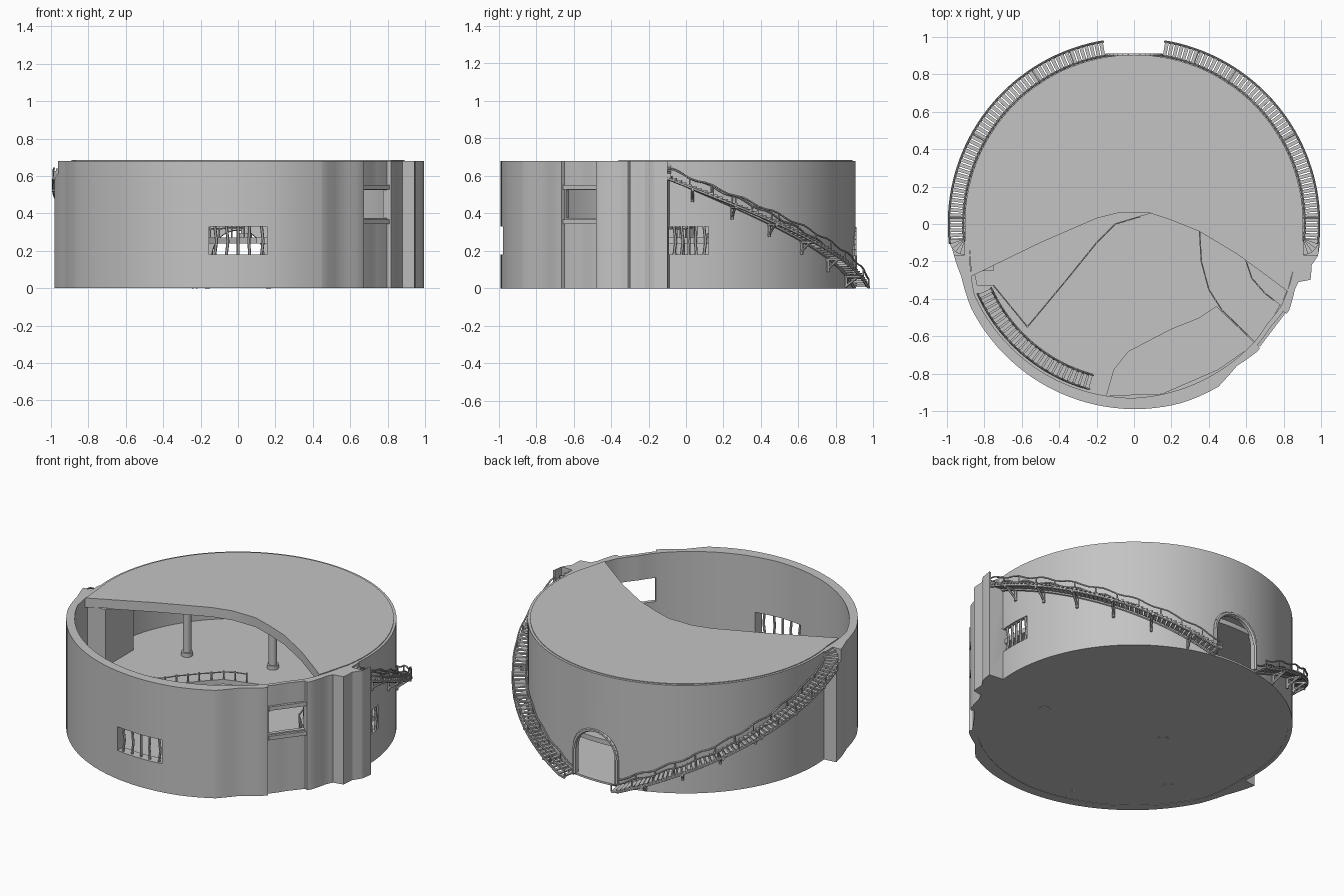
import bpy, bmesh, math, random
from mathutils import Vector, Matrix

if "Cube" in bpy.data.objects:
    bpy.data.objects.remove(bpy.data.objects["Cube"])
random.seed(4)
TOP, MEZZ = 0.68, 0.27

stone = bpy.data.materials.new("plain grey")
stone.use_nodes = True
stone.diffuse_color = (0.55, 0.55, 0.55, 1)
stone.node_tree.nodes["Principled BSDF"].inputs["Base Color"].default_value = (0.55, 0.55, 0.55, 1)


def polar(deg, r, z=0.0):
    a = math.radians(deg)
    return Vector((r * math.cos(a), r * math.sin(a), z))


def finish(bm, name, smooth=True):
    bmesh.ops.recalc_face_normals(bm, faces=bm.faces)
    mesh = bpy.data.meshes.new(name)
    bm.to_mesh(mesh)
    bm.free()
    ob = bpy.data.objects.new(name, mesh)
    bpy.context.collection.objects.link(ob)
    mesh.materials.append(stone)
    if smooth:
        shade(ob)
    return ob


def shade(ob):
    bpy.ops.object.select_all(action='DESELECT')
    ob.select_set(True)
    bpy.context.view_layer.objects.active = ob
    bpy.ops.object.shade_smooth_by_angle(angle=math.radians(30))


def add_prism(bm, pts, z0, z1):
    low = [bm.verts.new((p[0], p[1], z0)) for p in pts]
    high = [bm.verts.new((p[0], p[1], z1)) for p in pts]
    bm.faces.new(low)
    bm.faces.new(high)
    for i in range(len(pts)):
        j = (i + 1) % len(pts)
        bm.faces.new((low[i], low[j], high[j], high[i]))


def prism(name, pts, z0, z1):
    bm = bmesh.new()
    add_prism(bm, pts, z0, z1)
    return finish(bm, name)


def rod(bm, a, b, r, sides=6):
    d = b - a
    m = Matrix.Translation((a + b) / 2) @ d.to_track_quat('Z', 'Y').to_matrix().to_4x4()
    bmesh.ops.create_cone(bm, cap_ends=True, segments=sides, radius1=r, radius2=r,
                          depth=d.length, matrix=m)


def chain(bm, pts, r):
    for a, b in zip(pts, pts[1:]):
        rod(bm, a, b, r)


def box(name, centre, size, deg=0):
    bm = bmesh.new()
    m = Matrix.Translation(centre) @ Matrix.Rotation(math.radians(deg), 4, 'Z') @ Matrix.Diagonal((*size, 1))
    bmesh.ops.create_cube(bm, size=1, matrix=m)
    return finish(bm, name, False)


def cut(ob, cutter):
    mod = ob.modifiers.new("opening", 'BOOLEAN')
    mod.operation, mod.solver, mod.object = 'DIFFERENCE', 'EXACT', cutter
    bpy.context.view_layer.update()
    mesh = bpy.data.meshes.new_from_object(ob.evaluated_get(bpy.context.evaluated_depsgraph_get()))
    ob.modifiers.clear()
    ob.data = mesh
    bpy.data.objects.remove(cutter)


# Wall outlines as (angle, radius)
OUTER = [(-174.4, .985), (-163, .965), (-152.6, .98), (-90, .99), (-75, .99), (-62.6, .98),
         (-58, .955), (-54, .937), (-46, .948), (-44.6, .946), (-44.5, .925), (-37, .915),
         (-30.5, .925), (-30.4, .947), (-29, .949), (-22, .928), (-19.4, .933), (-17.5, .99),
         (-13, .975), (-9.8, .998), (-5.7, 1.0), (-5.6, .905), (185.5, .905)]
INNER = [(-174.4, .88), (-162, .914), (-156, .933), (-90, .93), (-80, .922), (-60, .908),
         (-44, .9), (-37, .89), (-29, .9), (-23.7, .895), (-10, .88), (185.5, .88)]


def radius(table, deg):
    for (a, r), (b, s) in zip(table, table[1:]):
        if a <= deg <= b:
            return r + (s - r) * (deg - a) / (b - a)
    return table[-1][1]


angles = sorted({a for a, r in OUTER} | {a for a, r in INNER} | {float(d) for d in range(-174, 186, 3)})
outer = [polar(a, radius(OUTER, a)) for a in angles]
inner = [polar(a, radius(INNER, a)) for a in angles]

bm = bmesh.new()
rings = [[bm.verts.new((p.x, p.y, z)) for p in line]
         for line, z in ((outer, 0), (outer, TOP), (inner, TOP), (inner, 0))]
n = len(angles)
for k in range(4):
    a, b = rings[k], rings[(k + 1) % 4]
    for i in range(n):
        j = (i + 1) % n
        bm.faces.new((a[i], a[j], b[j], b[i]))
wall = finish(bm, "outer_wall", False)

# Openings: front window, side window, panel window, back arch, stair-head notches
cut(wall, box("c", (0, -.95, .255), (.31, .3, .15)))
cut(wall, box("c", (.9, .015, .255), (.2, .21, .15)))
cut(wall, box("c", polar(-37.2, .91, .45), (.3, .215, .15), -37.2))
arch = [(.14 * math.cos(math.pi * i / 16), .17 + .14 * math.sin(math.pi * i / 16)) for i in range(17)]
arch = [(.14, .012)] + arch + [(-.14, .012)]
cutter = prism("c", arch, -1.1, -.7)
cutter.data.transform(Matrix.Rotation(math.pi / 2, 4, 'X'))
cut(wall, cutter)
for s in (-1, 1):
    cut(wall, box("c", (s * .945, -.11, .66), (.075, .11, .1)))
shade(wall)

# Raised trim around the arch
bm = bmesh.new()
chain(bm, [Vector((x * 1.05, .9, z * 1.03)) for x, z in arch], .012)
finish(bm, "arch_trim")

# Floor plate, roof slab, mezzanine and low terrace
prism("floor", [p * .995 for p in outer], .002, .012)
edge = [(-.87, -.28), (-.5, -.1), (-.2, .03), (-.08, .06), (.08, .06), (.2, .02),
        (.35, -.04), (.55, -.16), (.7, -.27), (.82, -.36)]
back = [polar(a, .89) for a in range(-10, 191, 4)]
prism("roof", edge + back, .625, .684)
left_edge = [(-.84, -.33), (-.75, -.33), (-.57, -.55), (-.37, -.31), (-.2, -.1), (-.1, 0), (.1, .06)]
right_edge = [(.35, -.03), (.36, -.2), (.4, -.35), (.47, -.46), (.65, -.635)]
right_wall = [polar(a, .895) for a in (-40, -33, -26, -18)]
prism("mezzanine", left_edge + right_edge + right_wall + back, MEZZ - .03, MEZZ)
step_edge = [(.6, -.2), (.63, -.29), (.7, -.37), (.79, -.44)]
prism("window_step", step_edge + right_wall[2:], MEZZ, MEZZ + .03)
terrace = [(-.15, -.92), (-.11, -.78), (-.03, -.68), (.2, -.56), (.35, -.5), (.44, -.44)]
prism("terrace", terrace + [(.65, -.64), (.45, -.78), (.15, -.91)], .01, .045)
box("stair_head_block", (-.815, -.11, .45), (.13, .28, .36))

# Columns below and above the mezzanine
bm = bmesh.new()
for x, y, z0, z1 in ((.5, -.2, 0, MEZZ), (-.24, -.03, 0, MEZZ), (-.61, -.42, 0, MEZZ),
                     (-.46, .15, MEZZ, .64), (.04, .29, MEZZ, .64)):
    base = Vector((x, y, z0))
    rod(bm, base, Vector((x, y, z1)), .024, 20)
    rod(bm, base, base + Vector((0, 0, .025)), .034, 20)
finish(bm, "columns")


# Rustic railing along the mezzanine edges
def railing(bm, pts, z):
    dense = []
    for a, b in zip(pts, pts[1:]):
        a, b = Vector((*a, z)), Vector((*b, z))
        k = max(1, round((b - a).length / .07))
        dense += [a.lerp(b, i / k) for i in range(k)]
    tops = [p + Vector((0, 0, .05 + random.uniform(-.005, .005))) for p in dense]
    chain(bm, tops, .004)
    for p, t in zip(dense, tops):
        rod(bm, p, t + Vector((0, 0, .008)), .005)


bm = bmesh.new()
railing(bm, left_edge[1:], MEZZ)
railing(bm, right_edge, MEZZ)
railing(bm, step_edge, MEZZ + .03)
finish(bm, "mezzanine_railing")


# Curved staircases with treads, stringers, wavy rails and brackets
def stair(name, a0, z0, a1, z1, r0, r1, count, brackets):
    def at(t, r, dz=0.0):
        return polar(a0 + (a1 - a0) * t, r, max(.006, z0 + (z1 - z0) * t + dz))
    bm = bmesh.new()
    for i in range(count):
        t, w = (i + .5) / count, .36 / count
        z = at(t, r0).z
        add_prism(bm, [at(t - w, r0), at(t - w, r1), at(t + w, r1), at(t + w, r0)], z - .005, z + .004)
    steps = 36
    for r in (r0 + .008, r1 - .006):
        chain(bm, [at(i / steps, r, -.012) for i in range(steps + 1)], .008)
        tops = [at(i / steps, r, .042 + .007 * math.sin(i * 1.4)) for i in range(steps + 1)]
        chain(bm, tops, .005)
        for i in range(0, steps + 1, 3):
            rod(bm, at(i / steps, r, -.01), tops[i], .004)
    for i in range(brackets):
        t = (i + .6) / (brackets + .4)
        rod(bm, at(t, r0, -.075), at(t, r1 - .01, -.015), .007)
        rod(bm, at(t, r0, -.02), at(t, r1, -.02), .008)
        rod(bm, at(t, r0 + .008, -.085), at(t, r0 + .008, -.01), .008)
    finish(bm, name)


stair("outer_stair_left", -6, .6, 80.5, .006, .905, .995, 54, 6)
stair("outer_stair_right", 186, .6, 99.5, .006, .905, .995, 54, 6)
stair("inner_stair", -156, MEZZ, -105, .015, .83, .92, 26, 0)

# Fanned steps at the head of each outer stair
for s, name in ((1, "fan_steps_left"), (-1, "fan_steps_right")):
    bm = bmesh.new()
    for i in range(5):
        a, b = (math.radians(-18 * k) for k in (i, i + 1))
        fan = [(s * .905, -.08)] + [(s * (.905 + .085 * math.cos(k)), -.08 + .085 * math.sin(k)) for k in (a, b)]
        add_prism(bm, fan, .59, .612 + i * .014)
    finish(bm, name, False)

# Crooked window bars
bm = bmesh.new()
for i in range(5):
    u, lean = (i - 2) / 2, random.uniform(-.012, .012)
    x = .125 * u
    chain(bm, [Vector((x, -.965, .175)), Vector((x + lean, -.965, .25)), Vector((x, -.965, .335))], .008)
    y = .015 + .08 * u
    chain(bm, [Vector((.89, y, .175)), Vector((.89, y + lean, .25)), Vector((.89, y, .335))], .008)
finish(bm, "window_bars")

# Cross beams of the framed panel
for z in (.355, .54):
    box("panel_beam", polar(-37.2, .918, z), (.03, .23, .024), -37.2)
